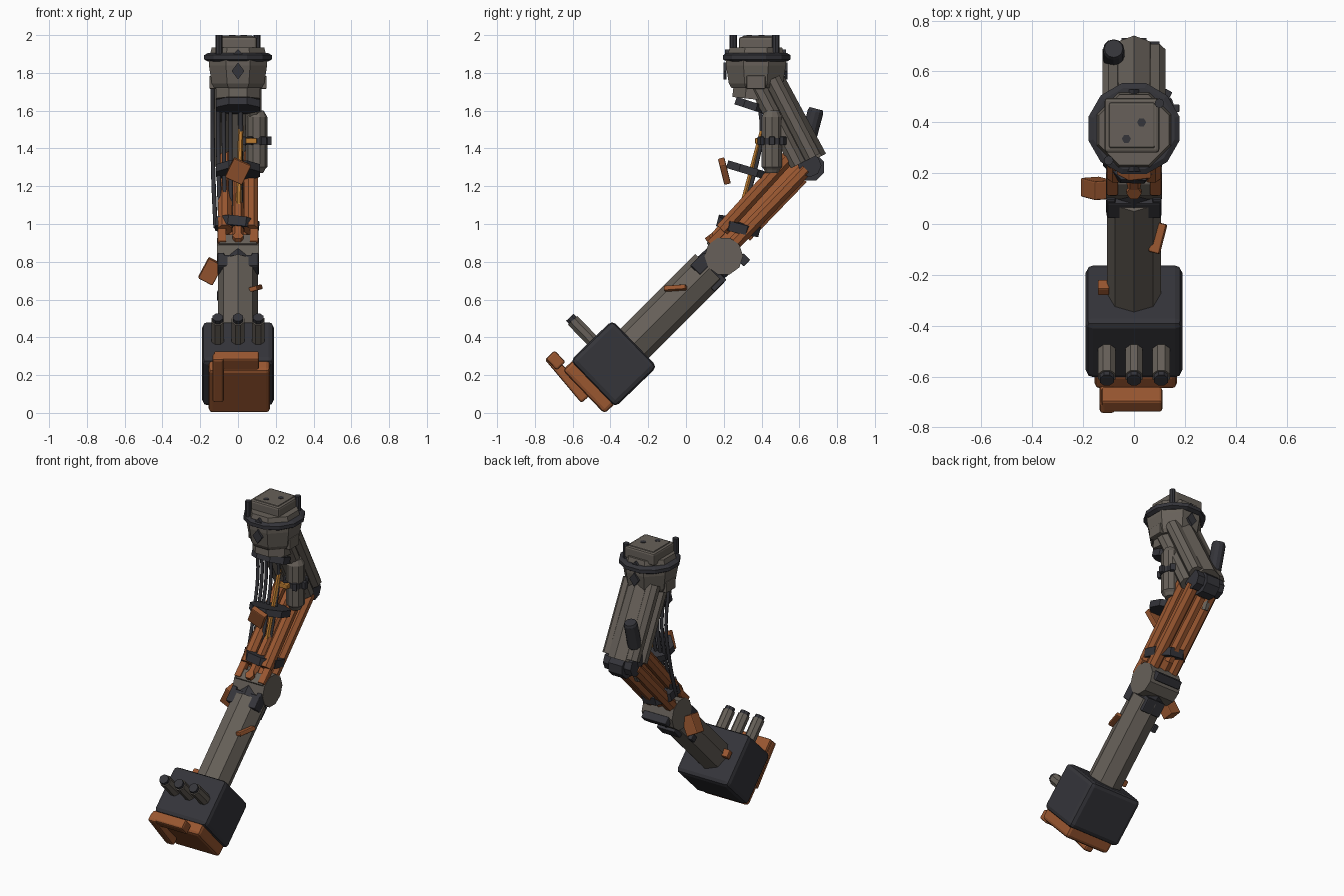
import bpy, bmesh, math
from mathutils import Vector, Matrix

if "Cube" in bpy.data.objects:
    bpy.data.objects.remove(bpy.data.objects["Cube"])


def material(name, col):
    m = bpy.data.materials.new(name)
    m.diffuse_color = (*col, 1)
    m.use_nodes = True
    m.node_tree.nodes["Principled BSDF"].inputs["Base Color"].default_value = m.diffuse_color
    return m


GREY = material("worn_grey", (0.135, 0.118, 0.10))
DARK = material("dark_steel", (0.035, 0.035, 0.042))
RUST = material("rust_orange", (0.32, 0.095, 0.03))
AMBER = material("amber", (0.5, 0.2, 0.03))


def finish(name, bm, mat, bevel=0):
    bmesh.ops.recalc_face_normals(bm, faces=bm.faces)
    me = bpy.data.meshes.new(name)
    bm.to_mesh(me)
    bm.free()
    me.materials.append(mat)
    ob = bpy.data.objects.new(name, me)
    bpy.context.collection.objects.link(ob)
    if bevel:
        b = ob.modifiers.new("bevel", 'BEVEL')
        b.width, b.segments = bevel, 2
    return ob


def lathe(name, p0, p1, profile, mat, sides=8, sx=1, sy=1, phase=0):
    """Profile of (fraction along p0-p1, radius), swept round the axis."""
    p0, p1 = Vector(p0), Vector(p1)
    d = (p1 - p0).normalized()
    u = Vector((1, 0, 0)) if abs(d.x) < .9 else Vector((0, 1, 0))
    u = (u - d * u.dot(d)).normalized()
    v = d.cross(u)
    bm = bmesh.new()
    rings = []
    for t, r in profile:
        c = p0.lerp(p1, t)
        rings.append([bm.verts.new(c + u * (r * sx * math.cos(a)) + v * (r * sy * math.sin(a)))
                      for a in (2 * math.pi * (i + phase) / sides for i in range(sides))])
    for a, b in zip(rings, rings[1:]):
        for i in range(sides):
            j = (i + 1) % sides
            bm.faces.new((a[i], a[j], b[j], b[i]))
    bm.faces.new(rings[0][::-1])
    bm.faces.new(rings[-1])
    return finish(name, bm, mat)


def rod(name, p0, p1, r, mat, sides=8, **k):
    return lathe(name, p0, p1, [(0, r), (1, r)], mat, sides, **k)


def box(name, c, size, mat, rx=0, ry=0, rz=0, bevel=0.006):
    bm = bmesh.new()
    rot = Matrix.Rotation(math.radians(rx), 4, 'X') @ Matrix.Rotation(math.radians(ry), 4, 'Y') \
        @ Matrix.Rotation(math.radians(rz), 4, 'Z')
    bmesh.ops.create_cube(bm, size=1, matrix=Matrix.Translation(c) @ rot @ Matrix.Diagonal((*size, 1)))
    return finish(name, bm, mat, bevel)


# Shoulder: housing, dark collar, cap, posts and bolts
lathe("shoulder_housing", (0, .37, 1.72), (0, .37, 1.92),
      [(0, .14), (.12, .155), (.6, .172), (.75, .172), (1, .15)], GREY, 8, sx=.97, phase=.5)
lathe("shoulder_collar", (0, .375, 1.86), (0, .375, 1.905),
      [(0, .165), (.25, .185), (.75, .185), (1, .165)], DARK, 12, phase=.5)
lathe("shoulder_cap_base", (0, .37, 1.9), (0, .37, 1.935), [(0, .16), (1, .15)], GREY, 8, phase=.5)
box("shoulder_cap", (-.008, .388, 1.95), (.215, .215, .08), GREY, bevel=.012)
box("shoulder_cap_top", (-.008, .388, 1.985), (.18, .18, .024), GREY, bevel=.008)
for x, y in ((-.1, .25), (.1, .475)):
    rod("shoulder_post", (x, y, 1.9), (x, y, 2), .019, DARK)
for x, y in ((.03, .4), (-.03, .335)):
    rod("cap_bolt", (x, y, 1.98), (x, y, 1.9995), .018, DARK, 6)
for y in (.207, .53):
    rod("housing_diamond", (0, y - .008, 1.81), (0, y + .008, 1.81), .045, DARK, 4, sx=.75)
    rod("cap_diamond", (0, y + (.02 if y < .3 else -.02), 1.9), (0, y, 1.9), .025, DARK, 4)
for x in (-.155, .155):
    box("housing_lug", (x * .85, .37, 1.75), (.04, .1, .07), GREY)
rod("shoulder_neck", (0, .36, 1.66), (0, .37, 1.75), .125, GREY, 8, phase=.5)

# Upper arm: central spine with side rails
rod("upper_arm_spine", (0, .43, 1.76), (0, .662, 1.33), .09, GREY, 8)
for s in (-1, 1):
    for off in (-.042, .036):
        rod("upper_arm_rail", (s * .082, .42 + off, 1.75 + off * .5),
            (s * .082, .635 + off, 1.335 + off * .5), .046, GREY, 8, phase=.5)

# Elbow
rod("elbow_pin", (-.1, .655, 1.31), (.1, .655, 1.31), .062, DARK, 8)
rod("elbow_hub", (-.05, .662, 1.3), (.05, .662, 1.3), .075, DARK, 8, phase=.5)
lathe("elbow_exhaust", (-.08, .61, 1.31), (-.08, .69, 1.61),
      [(0, .035), (.4, .035), (.45, .042), (.95, .042), (1, .036)], DARK, 12)

# Forearm: rust rails around a core
rod("forearm_core", (0, .2, .88), (0, .62, 1.32), .062, RUST, 8)
for s in (-1, 1):
    for off in (-.034, .034):
        k = .02 if off < 0 else 0
        rod("forearm_rail", (s * .07, .225 + off, .935 - off),
            (s * .07, .6 + off, 1.325 - off + k), .04, RUST, 8, phase=.5)
rod("forearm_ridge", (0, .15, .93), (0, .53, 1.32), .03, RUST, 6)
rod("forearm_underrail", (0, .32, .93), (0, .62, 1.24), .03, RUST, 6)
rod("elbow_strut", (-.06, .58, 1.19), (-.06, .66, 1.34), .022, GREY, 6)

# Cable clamps and the cables between them
rod("upper_clamp", (0, .335, 1.608), (0, .348, 1.648), .125, DARK, 8, sy=.72, phase=.5)
rod("middle_clamp", (0, .325, 1.263), (0, .337, 1.303), .125, DARK, 8, sy=1.02, phase=.5)
rod("lower_clamp", (-.008, .272, .965), (-.002, .285, 1.015), .125, DARK, 8, phase=.5)
for i, x in enumerate((-.135, -.105, -.075, -.04, .015)):
    cu = bpy.data.curves.new("cable", 'CURVE')
    cu.dimensions = '3D'
    cu.bevel_depth, cu.bevel_resolution, cu.resolution_u = .0115, 1, 4
    sp = cu.splines.new('BEZIER')
    pts = [(x, .37, 1.72), (x, .40, 1.5), (x * .97, .36, 1.26), (x * .88, .27, .98)]
    sp.bezier_points.add(len(pts) - 1)
    for bp, p in zip(sp.bezier_points, pts):
        bp.co = p
        bp.handle_left_type = bp.handle_right_type = 'AUTO'
    cu.use_fill_caps = True
    cu.materials.append(DARK)
    bpy.context.collection.objects.link(bpy.data.objects.new("cable", cu))
rod("piston_rod", (.015, .41, 1.52), (.0, .27, 1.0), .014, AMBER, 6)
box("clamp_panel", (0, .203, 1.28), (.1, .035, .115), RUST, rx=14, ry=25)

# Canister with strap
lathe("canister", (.098, .455, 1.27), (.098, .455, 1.6),
      [(0, .035), (.06, .045), (.1, .057), (.9, .057), (1, .038)], GREY, 10)
rod("canister_strap", (.098, .455, 1.422), (.098, .455, 1.456), .063, DARK, 10)
for i in range(6):
    a = math.radians(60 * i)
    box("strap_lug", (.098 + .068 * math.cos(a), .455 + .068 * math.sin(a), 1.44),
        (.025, .03, .045), DARK, rz=60 * i, bevel=.003)
box("canister_bracket", (.07, .39, 1.44), (.06, .05, .03), AMBER)
rod("canister_mount", (.09, .455, 1.44), (.04, .56, 1.44), .03, DARK)

# Wrist joint
rod("wrist_hub", (-.11, .2, .83), (.11, .2, .83), .102, GREY, 10)
box("wrist_block", (0, .165, .89), (.2, .09, .07), GREY, rx=-45)
box("wrist_collar", (0, .065, .795), (.21, .085, .04), DARK, rx=45)
box("wrist_rear_plate", (0, .305, .81), (.18, .05, .05), DARK, rx=45)
box("wrist_bottom_plate", (0, .165, .69), (.13, .09, .05), DARK, rx=45)
for s in (-1, 1):
    box("wrist_side_block", (s * .09, .085, .79), (.035, .1, .07), DARK, rx=45)
    box("wrist_lug", (s * .08, .24, .875), (.05, .07, .05), DARK, rx=45)
    box("wrist_rust_tab", (s * .085, .16, .93), (.045, .1, .04), RUST, rx=45)
rod("wrist_top_bolt", (0, .15, .9), (0, .12, .94), .03, RUST, 6)

# Lower beam with loose plates
rod("lower_beam", (0, -.34, .3), (0, .125, .765), .107, GREY, 8)
rod("beam_liner", (0, .1, .74), (0, .2, .83), .09, DARK, 8)
box("left_plate", (-.145, .14, .75), (.085, .075, .12), RUST, ry=28, rx=8)
box("left_peg", (-.095, .07, .62), (.03, .05, .04), DARK, rx=45)
box("right_plate", (.094, -.055, .66), (.045, .12, .026), RUST, ry=-15, rz=-15)
box("rear_tab", (-.12, -.25, .4), (.045, .04, .05), RUST, rx=45)

# Hand block, rust face plate, hook and pipes
box("hand_block", (0, -.383, .26), (.38, .31, .343), DARK, rx=44, bevel=.028)
box("hand_plate", (.007, -.512, .14), (.325, .085, .32), RUST, rx=44, bevel=.02)
box("hook_bar", (-.008, -.69, .278), (.24, .065, .085), RUST, rx=44, bevel=.012)
box("hook_leg", (-.105, -.63, .185), (.06, .055, .3), RUST, rx=40, bevel=.012)
for x in (-.107, 0, .107):
    rod("hand_pipe", (x, -.46, .345), (x, -.6, .49), .037, GREY, 8, phase=.5)
    rod("pipe_tip", (x, -.595, .485), (x, -.615, .506), .03, DARK, 8, phase=.5)
